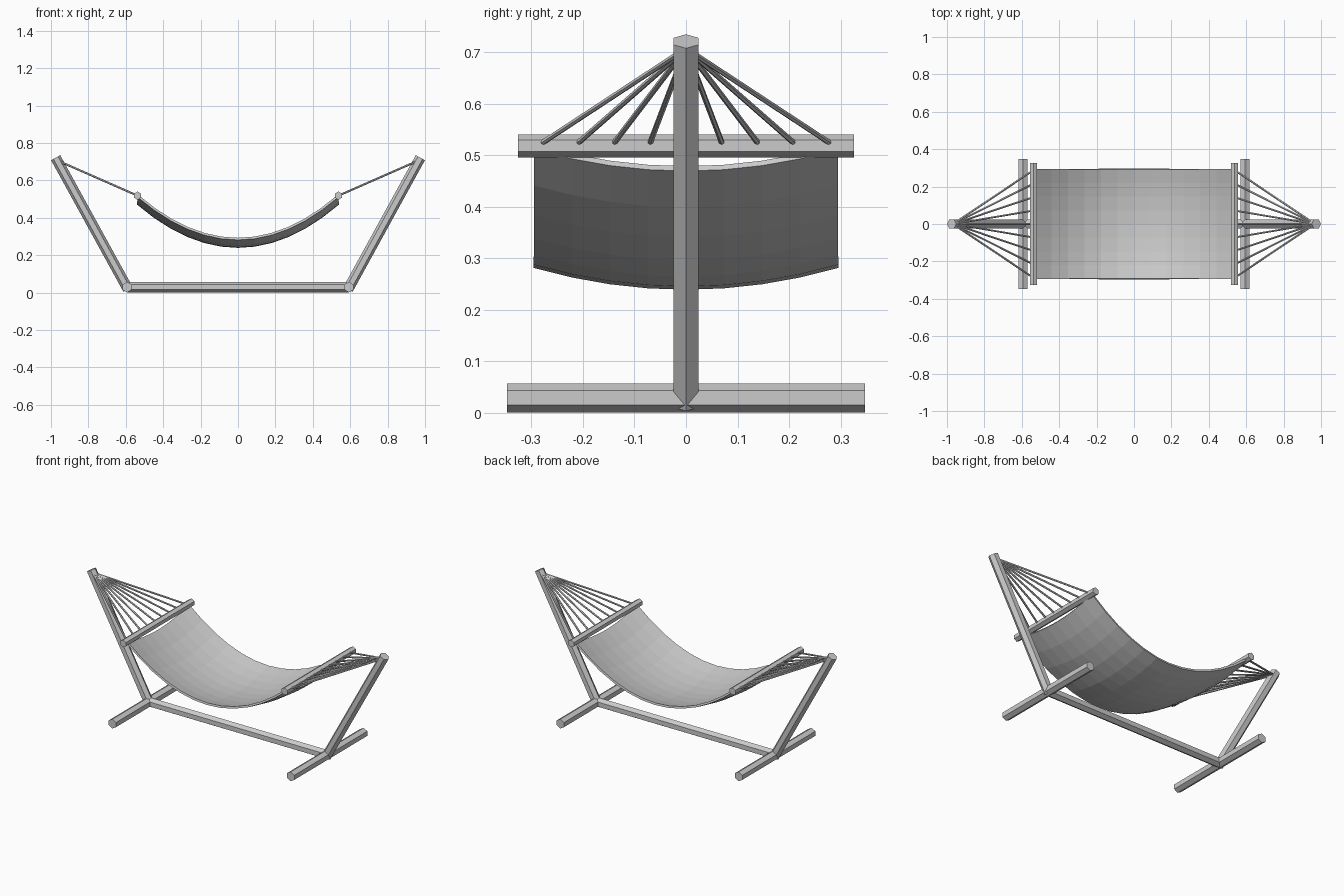
import bpy, bmesh
from mathutils import Vector

if "Cube" in bpy.data.objects:
    bpy.data.objects.remove(bpy.data.objects["Cube"])

SIDES = 6


def bar(name, a, b, r, sides=SIDES):
    """Prism from a to b, with one corner line lying in the x-z plane."""
    a, b = Vector(a), Vector(b)
    d = b - a
    u = d.cross(Vector((0, 1, 0)))
    if u.length < 1e-4:
        u = Vector((0, 0, 1))
    u.normalize()
    v = d.normalized().cross(u)
    bm = bmesh.new()
    bmesh.ops.create_cone(bm, cap_ends=True, segments=sides,
                          radius1=r, radius2=r, depth=d.length)
    # the cone's first corner lies on local +y
    w = d.normalized()
    mid = (a + b) / 2
    side = u.cross(w)
    for vert in bm.verts:
        x, y, z = vert.co
        vert.co = mid + side * x + u * y + w * z
    bmesh.ops.recalc_face_normals(bm, faces=bm.faces)
    me = bpy.data.meshes.new(name)
    bm.to_mesh(me)
    bm.free()
    ob = bpy.data.objects.new(name, me)
    bpy.context.collection.objects.link(ob)
    return ob


# Ground beam of the stand
BASE_Z = 0.029
bar("ground_beam", (-0.593, 0, BASE_Z), (0.593, 0, BASE_Z), 0.028)

for s, tag in ((-1, "left"), (1, "right")):
    # Cross foot, leaning post and spreader bar
    bar(f"{tag}_foot", (s * 0.593, -0.347, BASE_Z), (s * 0.593, 0.347, BASE_Z), 0.028)
    bar(f"{tag}_post", (s * 0.588, 0, 0.017), (s * 0.975, 0, 0.721), 0.028)
    bar(f"{tag}_spreader", (s * 0.537, -0.326, 0.518), (s * 0.537, 0.326, 0.518), 0.022)
    # Fan of ropes from the post to the spreader
    for i in range(9):
        bar(f"{tag}_rope_{i + 1}", (s * 0.967, 0, 0.707),
            (s * 0.537, (i - 4) * 0.072, 0.518), 0.0055)

# Sagging cloth bed, curved lengthwise and crosswise
NX, NY, HX, HY = 12, 8, 0.535, 0.294
bm = bmesh.new()
grid = []
for i in range(NX + 1):
    p = 2 * i / NX - 1
    row = []
    for j in range(NY + 1):
        q = 2 * j / NY - 1
        row.append(bm.verts.new((p * HX, q * HY, 0.245 + 0.229 * p * p + 0.042 * q * q)))
    grid.append(row)
for i in range(NX):
    for j in range(NY):
        bm.faces.new((grid[i][j], grid[i + 1][j], grid[i + 1][j + 1], grid[i][j + 1]))
me = bpy.data.meshes.new("cloth_bed")
bm.to_mesh(me)
bm.free()
cloth = bpy.data.objects.new("cloth_bed", me)
bpy.context.collection.objects.link(cloth)
solid = cloth.modifiers.new("thickness", 'SOLIDIFY')
solid.thickness = 0.012
solid.offset = 0
